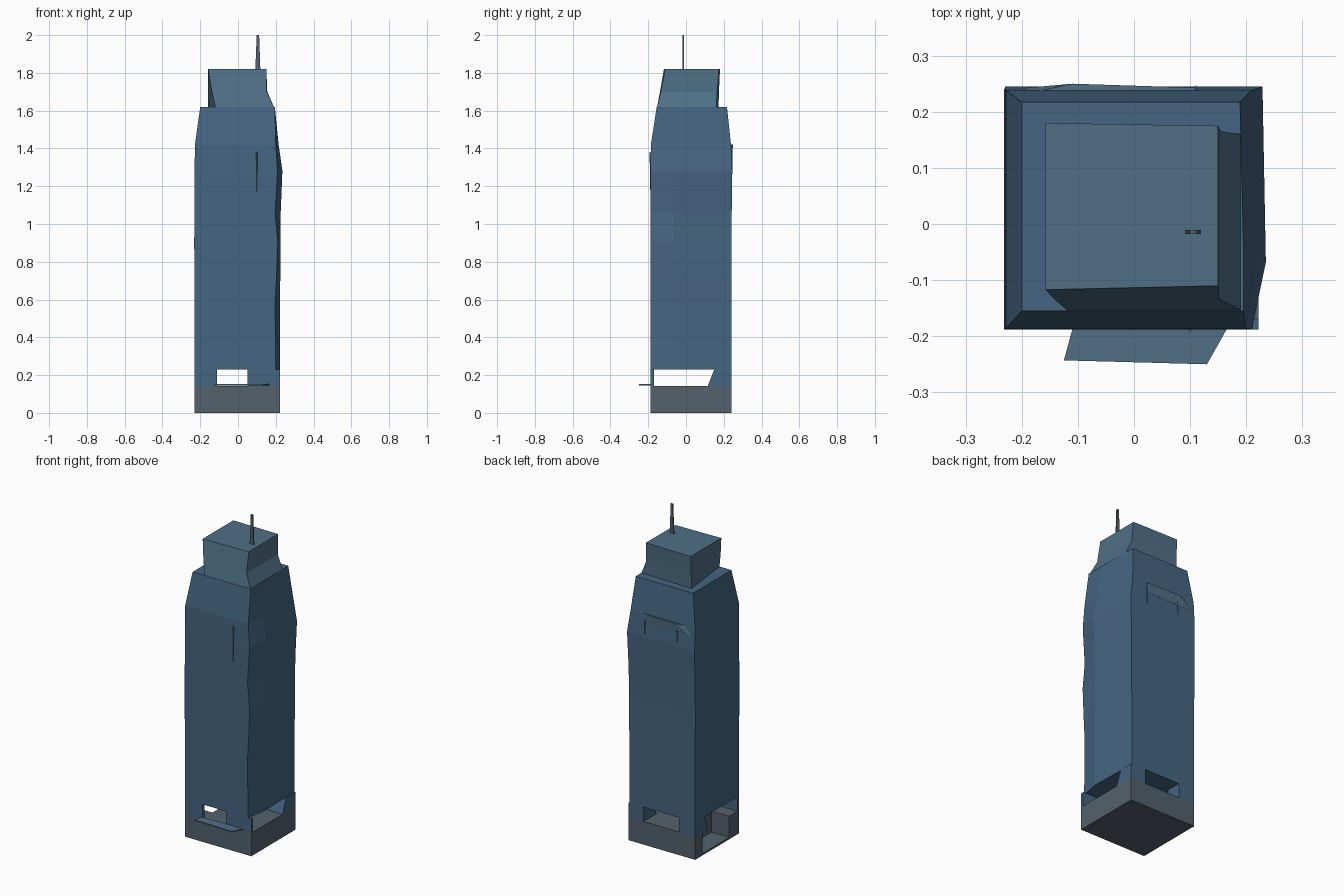
import bpy, bmesh


def material(name, rgb):
    m = bpy.data.materials.new(name)
    m.diffuse_color = (*rgb, 1)
    return m


GLASS = material("blue_glass", (0.06, 0.13, 0.22))
LIGHT = material("light_blue", (0.08, 0.16, 0.24))
STONE = material("grey_blue", (0.09, 0.12, 0.15))


def loft(name, rings, mat):
    """Skin a stack of equal-length 3D rings and cap both ends."""
    bm = bmesh.new()
    loops = [[bm.verts.new(p) for p in ring] for ring in rings]
    n = len(loops[0])
    for a, b in zip(loops, loops[1:]):
        for i in range(n):
            j = (i + 1) % n
            bm.faces.new((a[i], a[j], b[j], b[i]))
    bm.faces.new(loops[0])
    bm.faces.new(loops[-1])
    bmesh.ops.recalc_face_normals(bm, faces=bm.faces)
    me = bpy.data.meshes.new(name)
    bm.to_mesh(me)
    bm.free()
    me.materials.append(mat)
    ob = bpy.data.objects.new(name, me)
    bpy.context.collection.objects.link(ob)
    return ob


def prism(name, outline, z0, z1, mat):
    return loft(name, [[(x, y, z) for x, y in outline] for z in (z0, z1)], mat)


def rect(x0, x1, y0, y1):
    return [(x0, y0), (x1, y0), (x1, y1), (x0, y1)]


# Ground storey with a recess in the left side, on a full floor plate
prism("floor_plate", rect(-0.23, 0.222, -0.188, 0.24), 0, 0.012, STONE)
prism("base", [(-0.23, -0.188), (0.222, -0.188), (0.222, 0.24), (-0.23, 0.24),
               (-0.23, 0.17), (-0.11, 0.17), (-0.11, -0.09), (-0.23, -0.09)],
      0.012, 0.142, STONE)

# Walls beside the openings of the open storey
prism("front_left_wall", rect(-0.23, -0.11, -0.188, -0.17), 0.142, 0.23, GLASS)
prism("front_right_wall", rect(0.05, 0.222, -0.188, -0.17), 0.142, 0.23, GLASS)
for side, x0, x1 in (("left", -0.23, -0.12), ("right", 0.12, 0.222)):
    loft("back_" + side + "_pier",
         [[(x, y, 0.142) for x, y in rect(x0, x1, 0.115, 0.24)],
          [(x, y, 0.23) for x, y in rect(x0, x1, 0.15, 0.24)]], GLASS)

# Entrance canopy
prism("canopy", [(-0.125, -0.243), (0.13, -0.25), (0.165, -0.188), (-0.11, -0.188)],
      0.146, 0.153, LIGHT)

# Main shaft: z, left, right, front, back, inward dent of front right corner
levels = [
    (0.23, -0.23, 0.222, -0.188, 0.24, 0.022),
    (0.58, -0.23, 0.222, -0.188, 0.24, 0.026),
    (0.72, -0.23, 0.224, -0.188, 0.24, 0.02),
    (0.90, -0.232, 0.225, -0.188, 0.24, 0.014),
    (1.06, -0.23, 0.226, -0.188, 0.242, 0.03),
    (1.28, -0.23, 0.235, -0.188, 0.245, 0.025),
    (1.42, -0.228, 0.215, -0.186, 0.238, 0.015),
    (1.62, -0.20, 0.195, -0.155, 0.217, 0.0),
]
loft("tower_shaft",
     [[(x0, y0, z), (x1 - d, y0, z), (x1, y0 + 0.12, z), (x1 - 0.006, y1, z), (x0, y1, z)]
      for z, x0, x1, y0, y1, d in levels], GLASS)

# Roof block with flared foot
loft("crown", [
    [(-0.12, -0.153, 1.62), (0.19, -0.153, 1.62), (0.19, 0.16, 1.62), (-0.158, 0.172, 1.62)],
    [(-0.14, -0.136, 1.71), (0.152, -0.134, 1.70), (0.155, 0.165, 1.70), (-0.158, 0.175, 1.71)],
    [(-0.158, -0.117, 1.82), (0.15, -0.11, 1.82), (0.15, 0.175, 1.82), (-0.158, 0.18, 1.82)],
], LIGHT)

# Flat antenna blade
loft("antenna", [
    [(x, y, 1.80) for x, y in rect(0.091, 0.119, -0.018, -0.011)],
    [(x, y, 2.00) for x, y in rect(0.099, 0.112, -0.018, -0.011)]], STONE)

# Slender pointed fins on front and back, with a ledge on the back
for name, x, y, out in (("front_fin", 0.10, -0.187, -0.006),
                        ("back_right_fin", 0.11, 0.241, 0.006),
                        ("back_left_fin", -0.11, 0.241, 0.006)):
    loft(name, [[(x - w, y, z), (x + w, y, z), (x, y + out * w / 0.004, z)]
                for z, w in ((1.14, 0.001), (1.38, 0.004))], GLASS)
loft("back_ledge", [
    [(-0.2, 0.236, 1.36), (0.11, 0.236, 1.36), (0.11, 0.242, 1.36), (-0.2, 0.242, 1.36)],
    [(-0.2, 0.23, 1.42), (0.11, 0.23, 1.42), (0.11, 0.243, 1.42), (-0.11, 0.25, 1.42)],
], LIGHT)
